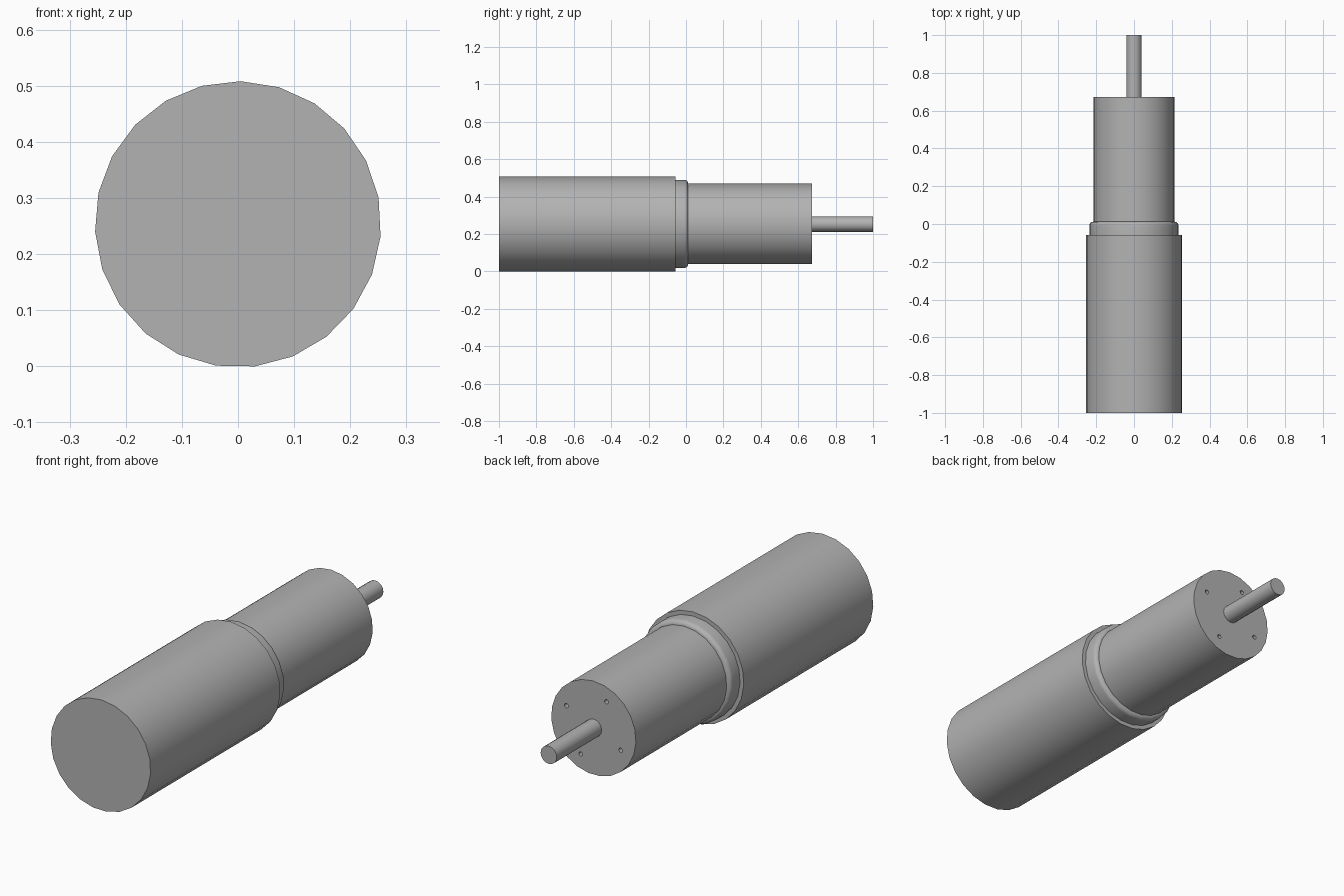
import bpy
import bmesh
import math
from mathutils import Matrix

if "Cube" in bpy.data.objects:
    bpy.data.objects.remove(bpy.data.objects["Cube"], do_unlink=True)

AXIS_Z = 0.253
TILT = math.radians(1)

grey = bpy.data.materials.new("machined grey")
grey.use_nodes = True
colour = (0.45, 0.45, 0.45, 1)
grey.diffuse_color = colour
grey.node_tree.nodes["Principled BSDF"].inputs["Base Color"].default_value = colour


def turned_part(name, profile, sides):
    """Closed solid turned about the long axis from (y, radius) points."""
    bm = bmesh.new()
    rings = []
    for y, r in profile:
        ring = []
        for i in range(sides):
            a = math.tau * i / sides + TILT
            ring.append(bm.verts.new((r * math.sin(a), y, AXIS_Z + r * math.cos(a))))
        rings.append(ring)
    for near, far in zip(rings, rings[1:]):
        for i in range(sides):
            j = (i + 1) % sides
            bm.faces.new((near[i], near[j], far[j], far[i]))
    bm.faces.new(rings[0])
    bm.faces.new(rings[-1])
    bmesh.ops.recalc_face_normals(bm, faces=bm.faces)
    mesh = bpy.data.meshes.new(name)
    bm.to_mesh(mesh)
    bm.free()
    mesh.materials.append(grey)
    obj = bpy.data.objects.new(name, mesh)
    bpy.context.collection.objects.link(obj)
    return obj


def smooth(obj):
    bpy.ops.object.select_all(action="DESELECT")
    obj.select_set(True)
    bpy.context.view_layer.objects.active = obj
    bpy.ops.object.shade_smooth_by_angle(angle=math.radians(35))


# Large motor housing
housing = turned_part("motor_housing", [(-1, 0.255), (-0.057, 0.255)], 23)

# Collar with a rounded outer edge
fillet = 0.02
rim = [(-0.008 + fillet * math.sin(t), 0.216 + fillet * math.cos(t))
       for t in (math.pi / 2 * k / 5 for k in range(6))]
collar = turned_part("rounded_collar", [(-0.06, 0.236)] + rim, 23)

# Narrower gearbox and output shaft
gearbox = turned_part("gearbox_body", [(0.0, 0.216), (0.673, 0.216)], 23)
shaft = turned_part("output_shaft", [(0.66, 0.041), (1, 0.041)], 16)

# Four mounting holes in the gearbox end
bm = bmesh.new()
for k in range(4):
    a = math.radians(25.5 + 90 * k)
    place = Matrix.Translation((0.153 * math.cos(a), 0.673, AXIS_Z + 0.153 * math.sin(a)))
    bmesh.ops.create_cone(bm, cap_ends=True, segments=12, radius1=0.01, radius2=0.01,
                          depth=0.1, matrix=place @ Matrix.Rotation(math.pi / 2, 4, "X"))
mesh = bpy.data.meshes.new("hole_cutter")
bm.to_mesh(mesh)
bm.free()
mesh.materials.append(grey)
cutter = bpy.data.objects.new("hole_cutter", mesh)
bpy.context.collection.objects.link(cutter)
cutter.hide_render = True
cutter.display_type = "WIRE"

cut = gearbox.modifiers.new("mounting_holes", "BOOLEAN")
cut.operation = "DIFFERENCE"
cut.solver = "EXACT"
cut.object = cutter
bpy.context.view_layer.objects.active = gearbox
bpy.ops.object.modifier_apply(modifier=cut.name)
bpy.data.objects.remove(cutter, do_unlink=True)

for part in (housing, collar, gearbox, shaft):
    smooth(part)
